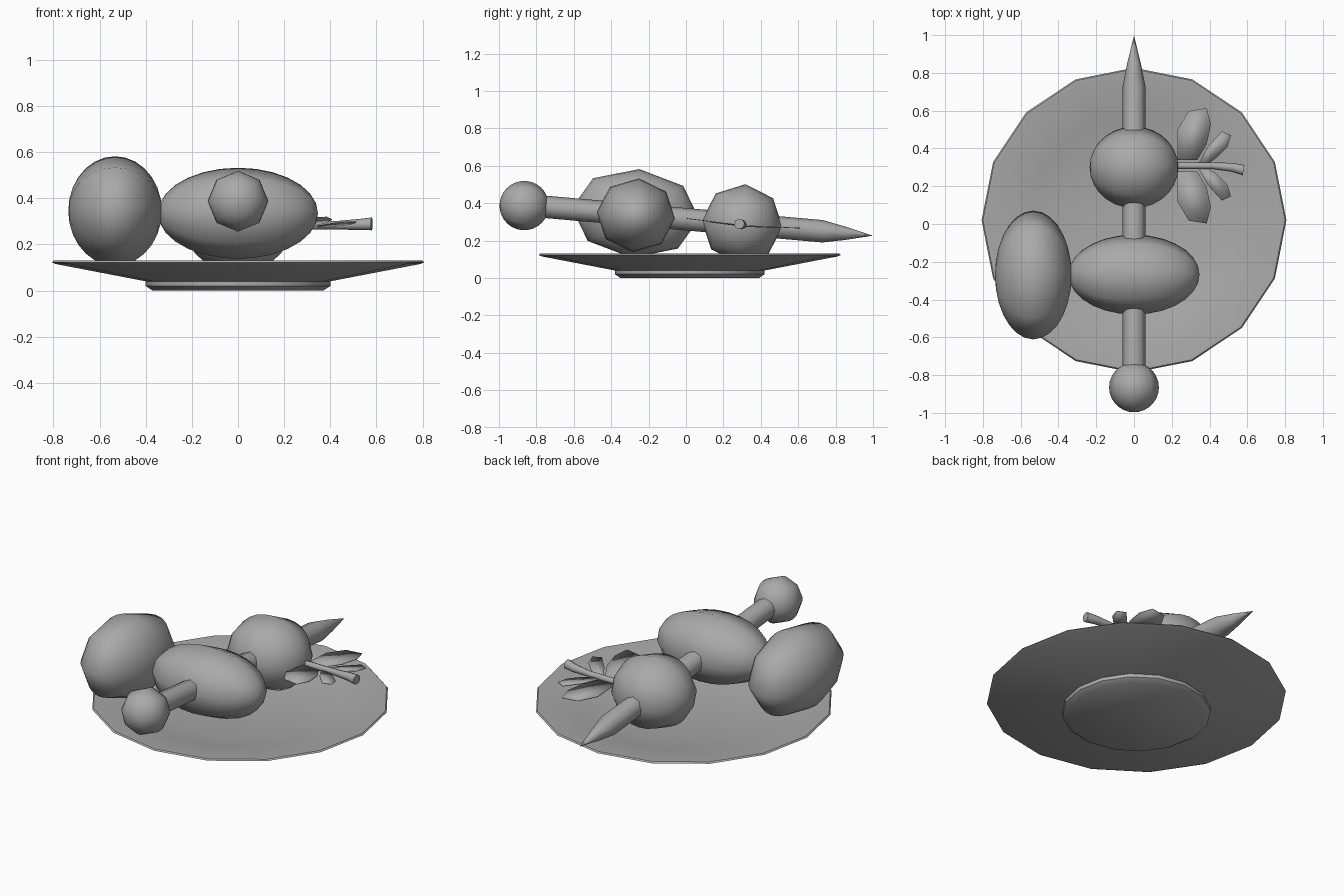
import bpy, bmesh, math
from mathutils import Matrix, Vector

if "Cube" in bpy.data.objects:
    bpy.data.objects.remove(bpy.data.objects["Cube"])

# One plain grey for everything
grey = bpy.data.materials.new("plain_grey")
grey.use_nodes = True
grey.diffuse_color = (0.4, 0.4, 0.4, 1)
grey.node_tree.nodes["Principled BSDF"].inputs["Base Color"].default_value = (0.4, 0.4, 0.4, 1)

TILT = math.atan(-0.085)  # the skewer slopes down towards the back


def finish(name, bm, angle=None):
    bmesh.ops.recalc_face_normals(bm, faces=bm.faces)
    mesh = bpy.data.meshes.new(name)
    bm.to_mesh(mesh)
    bm.free()
    mesh.materials.append(grey)
    ob = bpy.data.objects.new(name, mesh)
    bpy.context.collection.objects.link(ob)
    bpy.ops.object.select_all(action="DESELECT")
    ob.select_set(True)
    bpy.context.view_layer.objects.active = ob
    if angle:
        bpy.ops.object.shade_smooth_by_angle(angle=math.radians(angle))
    else:
        bpy.ops.object.shade_smooth()
    return ob


def ball(name, centre, size, axis):
    """Eight-sided ellipsoid whose poles lie on the given axis."""
    turn = Matrix.Rotation(math.pi / 2, 4, "Y" if axis == "X" else "X")
    matrix = (Matrix.Translation(centre) @ Matrix.Rotation(TILT, 4, "X")
              @ Matrix.Diagonal((*size, 1)) @ turn)
    bm = bmesh.new()
    bmesh.ops.create_uvsphere(bm, u_segments=8, v_segments=14, radius=1, matrix=matrix)
    finish(name, bm)


def sweep(name, sections, axis, sides, angle):
    """Loft rings given as (centre, radius), square to the axis."""
    bm = bmesh.new()
    turn = Vector((0, 0, 1)).rotation_difference(Vector(axis))
    rings = []
    for centre, radius in sections:
        ring = []
        for i in range(sides):
            a = 2 * math.pi * i / sides
            offset = turn @ Vector((radius * math.cos(a), radius * math.sin(a), 0))
            ring.append(bm.verts.new(Vector(centre) + offset))
        rings.append(ring)
    for low, high in zip(rings, rings[1:]):
        for i in range(sides):
            j = (i + 1) % sides
            bm.faces.new((low[i], low[j], high[j], high[i]))
    bm.faces.new(rings[0][::-1])
    bm.faces.new(rings[-1])
    bmesh.ops.remove_doubles(bm, verts=bm.verts, dist=0.0005)
    return finish(name, bm, angle)


# Plate with a foot, a sloping rim and a shallow well
plate_profile = [(0.37, 0), (0.40, 0.02), (0.40, 0.04), (0.79, 0.115), (0.807, 0.122),
                 (0.80, 0.13), (0.78, 0.13), (0.55, 0.088), (0.38, 0.055)]
sweep("plate", [((0, 0.02, z), r) for r, z in plate_profile], (0, 0, 1), 16, 35)

# Skewer with a pointed end and a round handle
skewer_profile = [(-0.82, 0.06), (0.73, 0.06), (0.85, 0.036), (0.995, 0.001)]
sweep("skewer", [((0, y, 0.314 - 0.088 * y), r) for y, r in skewer_profile], (0, 1, 0), 8, 50)
ball("skewer_handle", (0, -0.865, 0.387), (0.132, 0.132, 0.132), "Y")

# Fruit on the skewer and the large one beside it
ball("long_fruit", (0, -0.268, 0.335), (0.347, 0.212, 0.198), "X")
ball("round_fruit", (0, 0.30, 0.29), (0.235, 0.217, 0.212), "X")
ball("large_fruit", (-0.533, -0.27, 0.345), (0.203, 0.342, 0.238), "X")

# Stem
STEM_Y = 0.308
sweep("stem", [((0.2, STEM_Y, 0.282), 0.018), ((0.42, STEM_Y, 0.283), 0.018),
               ((0.52, 0.30, 0.286), 0.024), ((0.58, 0.285, 0.289), 0.028)],
      (1, -0.15, 0), 8, 50)

# Thin leaves, mirrored on both sides of the stem
large_leaf = [(0.23, 0.03), (0.23, 0.19), (0.29, 0.29), (0.385, 0.305),
              (0.407, 0.22), (0.385, 0.115), (0.335, 0.03)]
small_leaf = [(0.34, 0.01), (0.39, 0.10), (0.465, 0.183), (0.513, 0.162),
              (0.495, 0.10), (0.44, 0.045), (0.39, 0.01)]
for size, outline in (("large", large_leaf), ("small", small_leaf)):
    for side, sign in (("back", 1), ("front", -1)):
        bm = bmesh.new()
        verts = [bm.verts.new((x, STEM_Y + sign * d,
                               0.278 + 0.04 * d - 0.085 * sign * d)) for x, d in outline]
        bm.faces.new(verts)
        leaf = finish(size + "_leaf_" + side, bm, 30)
        leaf.modifiers.new("thickness", "SOLIDIFY").thickness = 0.004
